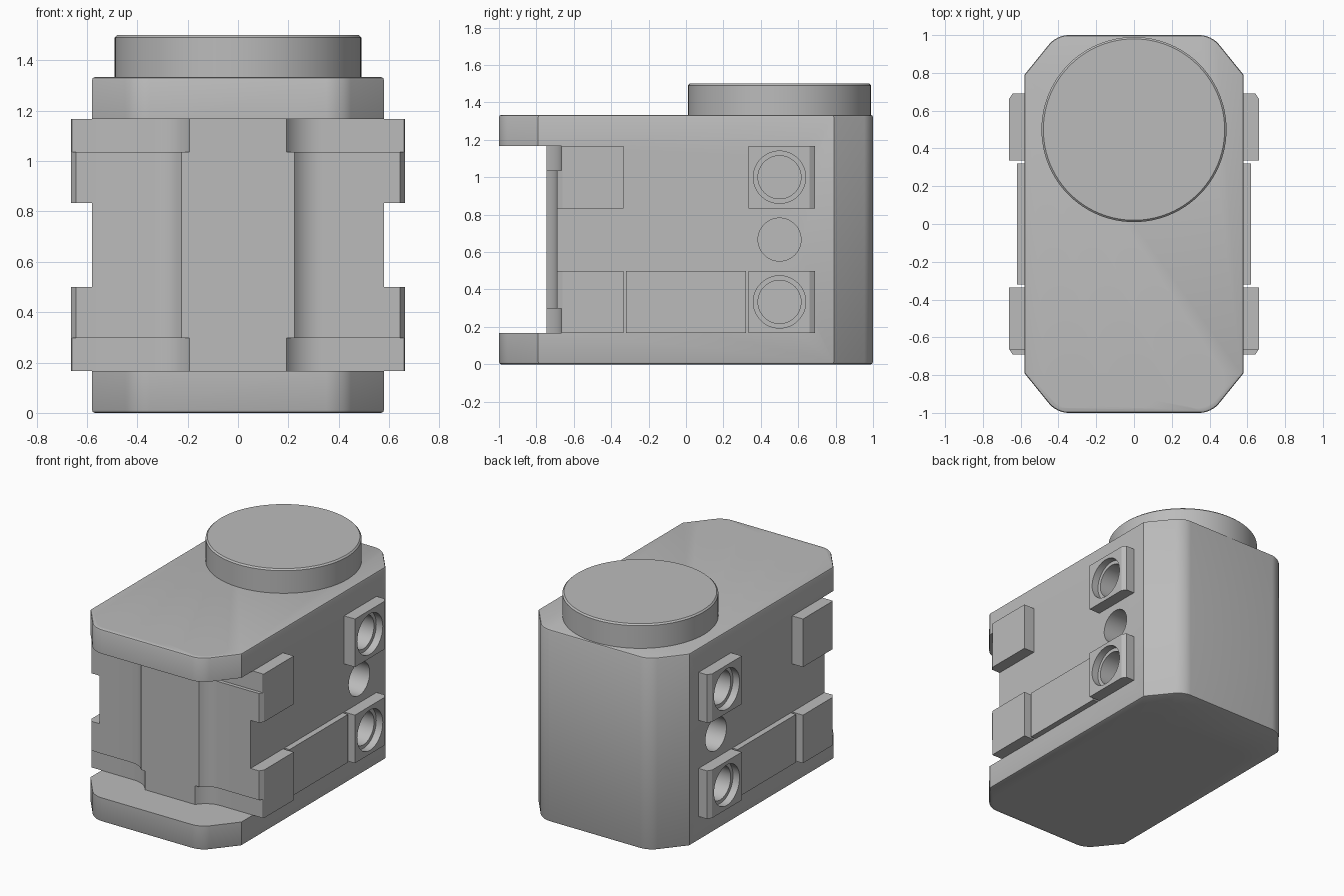
import bpy, bmesh, math
from mathutils import Matrix, Vector

cube = bpy.data.objects.get("Cube")
if cube:
    bpy.data.objects.remove(cube)

H = 4 / 3      # housing height
T = 1 / 6      # plate thickness
P = 1 / 3      # hole pitch
W = 0.58       # housing half width
PAD_X = 0.663  # outer face of the side pads


def finish(name, bm):
    bmesh.ops.recalc_face_normals(bm, faces=bm.faces)
    mesh = bpy.data.meshes.new(name)
    bm.to_mesh(mesh)
    bm.free()
    obj = bpy.data.objects.new(name, mesh)
    bpy.context.collection.objects.link(obj)
    return obj


def prism_mesh(outline, z0, z1):
    bm = bmesh.new()
    face = bm.faces.new([bm.verts.new((x, y, z0)) for x, y in outline])
    ext = bmesh.ops.extrude_face_region(bm, geom=[face])["geom"]
    bmesh.ops.translate(bm, vec=(0, 0, z1 - z0),
                        verts=[v for v in ext if isinstance(v, bmesh.types.BMVert)])
    return bm


def prism(name, outline, z0, z1):
    return finish(name, prism_mesh(outline, z0, z1))


def lathe(name, profile, loc, axis, steps=48):
    """Revolve (radius, distance) points round an axis."""
    bm = bmesh.new()
    verts = [bm.verts.new((r, 0, z)) for r, z in profile]
    edges = [bm.edges.new(pair) for pair in zip(verts, verts[1:])]
    bmesh.ops.spin(bm, geom=verts + edges, cent=(0, 0, 0), axis=(0, 0, 1),
                   angle=math.tau, steps=steps)
    bmesh.ops.remove_doubles(bm, verts=bm.verts, dist=1e-5)
    turn = Vector(axis).to_track_quat('Z', 'Y').to_matrix().to_4x4()
    bm.transform(Matrix.Translation(loc) @ turn)
    return finish(name, bm)


cutters = []


def drill(loc, axis, profile):
    top = [(0, -0.03), (profile[0][0], -0.03)]
    obj = lathe("cutter", top + profile + [(0, profile[-1][1])], loc, axis)
    obj.hide_render = True
    cutters.append(obj)
    return obj


def cut_prism(outline, z0, z1):
    obj = prism("cutter", outline, z0, z1)
    obj.hide_render = True
    cutters.append(obj)
    return obj


def carve(obj, tools):
    bpy.context.view_layer.objects.active = obj
    for tool in tools:
        mod = obj.modifiers.new("cut", 'BOOLEAN')
        mod.operation = 'DIFFERENCE'
        mod.solver = 'EXACT'
        mod.object = tool
        bpy.ops.object.modifier_apply(modifier=mod.name)


def stepped(depth):
    return [(0.14, 0.05), (0.115, 0.05), (0.115, depth)]


# Housing with chamfered, rounded ends and softened rims
quarter = [(W, 0.79), (0.41, 1)]
outline = (quarter + [(-x, y) for x, y in reversed(quarter)]
           + [(-x, -y) for x, y in quarter] + [(x, -y) for x, y in reversed(quarter)])
bm = prism_mesh(outline, 0, H)
bmesh.ops.bevel(bm, geom=[e for e in bm.edges if abs(e.verts[0].co.z - e.verts[1].co.z) > 0.5
                          and abs(e.verts[0].co.y) > 0.99],
                offset=0.06, segments=6, profile=0.5, affect='EDGES')
bmesh.ops.bevel(bm, geom=[e for e in bm.edges if abs(e.verts[0].co.z - e.verts[1].co.z) < 0.01],
                offset=0.012, segments=2, profile=0.5, affect='EDGES')
housing = finish("housing", bm)

# Front slot and the rounded screw channels beside its core
slot = cut_prism([(-0.8, -1.2), (0.8, -1.2), (0.8, -0.745), (-0.8, -0.745)], T, H - T)
channels = {1: [], -1: []}
for side in (1, -1):
    for r, z0, z1 in ((0.139, T, H - T), (0.164, T, 0.297), (0.164, H - 0.297, H - T)):
        arc = [math.radians(90 + 90 * i / 12) for i in range(13)]
        pts = [(P + r * math.cos(a), r * math.sin(a) - 0.83) for a in arc]
        pts += [(P - r, -1.2), (0.8, -1.2), (0.8, r - 0.83)]
        channels[side].append(cut_prism([(side * x, y) for x, y in pts], z0, z1))

# Screw holes through both front plates, and blind ones below
plate_hole = [(0.14, 0.05), (0.115, 0.05), (0.115, 0.12), (0.14, 0.12), (0.14, 0.17)]
holes = []
for x in (-P, 0, P):
    holes.append(drill((x, -0.833, H), (0, 0, -1), plate_hole))
    holes.append(drill((x, -0.833, 0), (0, 0, 1), plate_hole))
    holes.append(drill((x, 0.5, 0), (0, 0, 1), stepped(0.16)))

# Side pads, rails and their holes
parts = [housing]
for side, word in ((1, "left"), (-1, "right")):
    inward = (-side, 0, 0)
    rail = [(W, -0.32), (0.62, -0.32), (0.62, 0.32), (W, 0.32)]
    parts.append(prism(word + "_rail", [(side * x, y) for x, y in rail], T, 0.5))
    for end, place in ((-1, "front"), (1, "back")):
        holes.append(drill((side * W, end * 0.5, H / 2), inward, [(0.115, 0.16)]))
        shape = [(W, 0.335), (PAD_X, 0.335), (PAD_X, 0.66), (0.643, 0.69), (W, 0.69)]
        for z0, z1, level in ((T, 0.5, "lower"), (H - 0.5, H - T, "upper")):
            pad = prism("_".join((place, word, level, "pad")),
                        [(side * x, end * y) for x, y in shape], z0, z1)
            bore = drill((side * PAD_X, end * 0.5, (z0 + z1) / 2), inward, stepped(0.2))
            carve(pad, [bore] + (channels[side] if end < 0 else []))
            holes.append(bore)
            parts.append(pad)
carve(housing, [slot] + channels[1] + channels[-1] + holes)

# Round output horn with screw holes and a dished centre
horn = lathe("output_horn", [(0, 0), (0.49, 0), (0.49, 0.157), (0.48, T), (0, T)],
             (0, 0.5, H), (0, 0, 1), 96)
top, down = H + T, (0, 0, -1)
horn_holes = []
for i in range(4):
    a = math.tau * i / 4
    b = a + math.tau / 8
    horn_holes.append(drill((P * math.cos(a), 0.5 + P * math.sin(a), top), down, stepped(0.155)))
    horn_holes.append(drill((P * math.cos(b), 0.5 + P * math.sin(b), top), down, [(0.048, 0.1)]))
dish = [(0.16 * k / 8, 0.005 + 0.04 * (1 - (k / 8) ** 2)) for k in range(8, 0, -1)]
horn_holes.append(drill((0, 0.5, top), down, dish + [(0, 0.045)]))
carve(horn, horn_holes)
parts.append(horn)

for tool in cutters:
    bpy.data.objects.remove(tool)

# Single grey finish
grey = bpy.data.materials.new("plain_grey")
grey.use_nodes = True
colour = (0.5, 0.5, 0.5, 1)
grey.diffuse_color = colour
grey.node_tree.nodes["Principled BSDF"].inputs["Base Color"].default_value = colour

bpy.ops.object.select_all(action='DESELECT')
for obj in parts:
    obj.data.materials.clear()
    obj.data.materials.append(grey)
    for poly in obj.data.polygons:
        poly.material_index = 0
    obj.select_set(True)
bpy.context.view_layer.objects.active = housing
bpy.ops.object.shade_smooth_by_angle(angle=math.radians(30))
